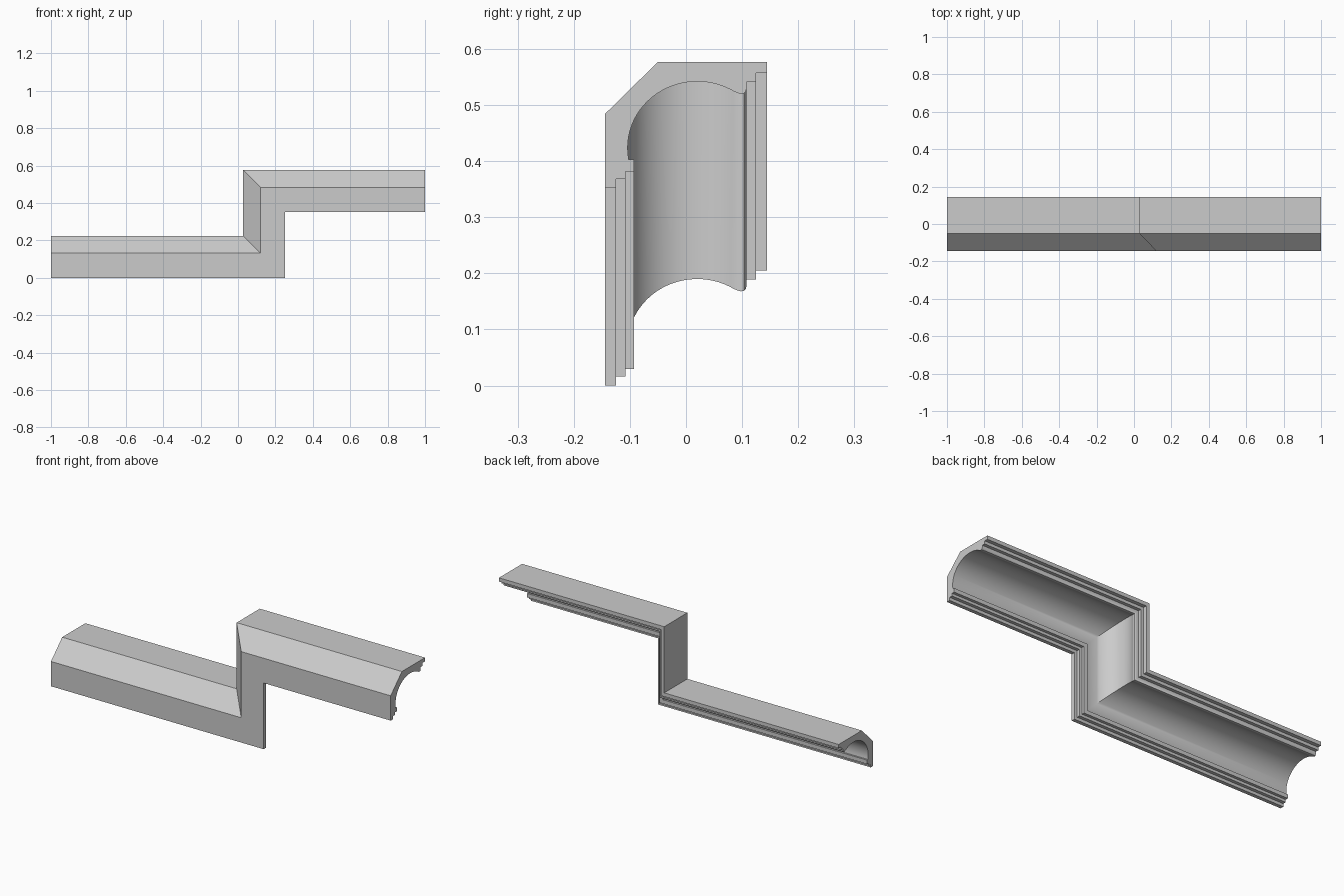
import bpy, bmesh
from math import radians, cos, sin

if "Cube" in bpy.data.objects:
    bpy.data.objects.remove(bpy.data.objects["Cube"])

RUN = 1.0       # half length
CORNER = 0.252  # x of the lower outside corner
RISE = 0.352    # height of the step

# Moulding cross-section as (depth y, height h): chamfered front, stepped feet
profile = [(0.1445, 0.225), (-0.05, 0.225), (-0.1445, 0.132), (-0.1445, 0.0),
           (-0.125, 0.0), (-0.125, 0.016), (-0.108, 0.016), (-0.108, 0.030),
           (-0.093, 0.030), (-0.093, 0.051)]
# Hollow cove underneath
STEPS = 26
for i in range(STEPS + 1):
    a = radians(190.3 + (62 - 190.3) * i / STEPS)
    profile.append((0.02 + 0.124 * cos(a), 0.072 + 0.118 * sin(a)))
# Small bead and stepped back edge
profile += [(0.085, 0.1725), (0.092, 0.1695), (0.098, 0.168), (0.103, 0.169),
            (0.1065, 0.1725), (0.108, 0.178), (0.108, 0.189), (0.125, 0.189),
            (0.125, 0.205), (0.1445, 0.205)]

# Sweep along the stepped path, mitred at both corners
stations = [lambda y, h: (-RUN, y, h),
            lambda y, h: (CORNER - h, y, h),
            lambda y, h: (CORNER - h, y, RISE + h),
            lambda y, h: (RUN, y, RISE + h)]

bm = bmesh.new()
rings = [[bm.verts.new(place(y, h)) for y, h in profile] for place in stations]
n = len(profile)
for r0, r1 in zip(rings, rings[1:]):
    for i in range(n):
        j = (i + 1) % n
        bm.faces.new((r0[i], r0[j], r1[j], r1[i]))
# End caps
bm.faces.new(rings[0])
bm.faces.new(rings[-1])
bmesh.ops.recalc_face_normals(bm, faces=bm.faces)

mesh = bpy.data.meshes.new("stepped_moulding")
bm.to_mesh(mesh)
bm.free()
moulding = bpy.data.objects.new("stepped_moulding", mesh)
bpy.context.collection.objects.link(moulding)
bpy.context.view_layer.objects.active = moulding
moulding.select_set(True)
bpy.ops.object.shade_smooth_by_angle(angle=radians(30))
